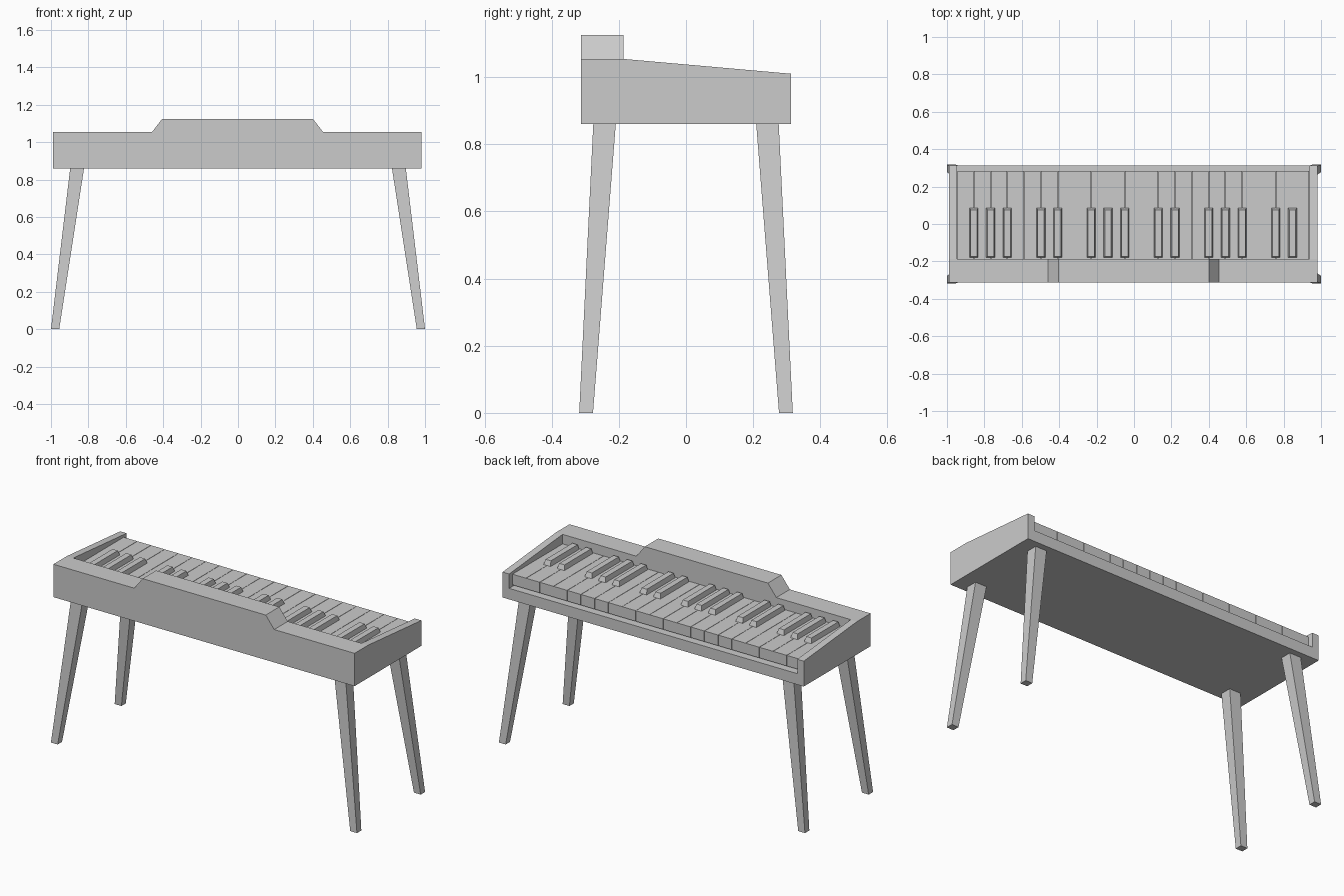
import bpy, bmesh
from mathutils import Vector

if "Cube" in bpy.data.objects:
    bpy.data.objects.remove(bpy.data.objects["Cube"])

X0, X1 = -0.988, 0.980      # case ends
IN0, IN1 = -0.946, 0.937    # keybed ends
KEY_BACK, KEY_FRONT, KEY_TOP = -0.186, 0.283, 0.998
LIP_Z = 0.925


def finish(name, bm):
    bmesh.ops.recalc_face_normals(bm, faces=bm.faces)
    me = bpy.data.meshes.new(name)
    bm.to_mesh(me)
    bm.free()
    ob = bpy.data.objects.new(name, me)
    bpy.context.collection.objects.link(ob)
    return ob


def extrude(name, points, depth):
    """Closed prism from a planar outline pushed along a vector."""
    bm = bmesh.new()
    face = bm.faces.new([bm.verts.new(p) for p in points])
    out = bmesh.ops.extrude_face_region(bm, geom=[face])
    moved = [g for g in out["geom"] if isinstance(g, bmesh.types.BMVert)]
    bmesh.ops.translate(bm, verts=moved, vec=Vector(depth))
    return finish(name, bm)


def add_block(bm, bottom, top, z0, z1):
    """Tapered box between two rectangles (x0, x1, y0, y1)."""
    rings = []
    for (xa, xb, ya, yb), z in ((bottom, z0), (top, z1)):
        rings.append([bm.verts.new((x, y, z)) for x, y in
                      ((xa, ya), (xb, ya), (xb, yb), (xa, yb))])
    lo, hi = rings
    bm.faces.new(lo[::-1])
    bm.faces.new(hi)
    for i in range(4):
        j = (i + 1) % 4
        bm.faces.new((lo[i], lo[j], hi[j], hi[i]))


def boolean(target, tool, operation):
    mod = target.modifiers.new(operation, 'BOOLEAN')
    mod.operation = operation
    mod.solver = 'EXACT'
    mod.object = tool
    bpy.context.view_layer.objects.active = target
    bpy.ops.object.modifier_apply(modifier=mod.name)
    bpy.data.objects.remove(tool)


# Case: sloped side profile, hollowed for the keys
profile = [(-0.312, 0.86), (0.312, 0.86), (0.312, 1.01), (KEY_BACK, 1.054), (-0.312, 1.054)]
case = extrude("case", [(X0, y, z) for y, z in profile], (X1 - X0, 0, 0))
bm = bmesh.new()
area = (IN0, IN1, KEY_BACK, 0.6)
add_block(bm, area, area, LIP_Z, 1.3)
boolean(case, finish("keybed_cutter", bm), 'DIFFERENCE')

# Raised centre of the rear panel
hump = [(-0.46, 1.054), (0.455, 1.054), (0.40, 1.125), (-0.405, 1.125)]
extrude("raised_panel", [(x, -0.312, z) for x, z in hump], (0, KEY_BACK + 0.312, 0))

# White keys, with black keys on the joints of the usual 2-3 pattern
pitch = (IN1 - IN0) / 21
white, black = bmesh.new(), bmesh.new()
for i in range(21):
    x = IN0 + i * pitch
    r = (x + 0.001, x + pitch - 0.001, KEY_BACK, KEY_FRONT)
    add_block(white, r, r, 0.935, KEY_TOP)
    if i % 7 in (1, 2, 3, 5, 6) or (i and i % 7 == 7):
        add_block(black, (x - 0.024, x + 0.024, -0.181, 0.088),
                  (x - 0.017, x + 0.017, -0.174, 0.076), KEY_TOP - 0.003, 1.026)
finish("white_keys", white)
finish("black_keys", black)

# Splayed tapered legs
for sx in (-1, 1):
    for sy in (-1, 1):
        bm = bmesh.new()
        add_block(bm, (sx * 0.956, sx * 1.0, sy * 0.277, sy * 0.318),
                  (sx * 0.823, sx * 0.897, sy * 0.209, sy * 0.276), 0, 0.862)
        finish(f"{'front' if sy < 0 else 'back'}_{'left' if sx < 0 else 'right'}_leg", bm)
